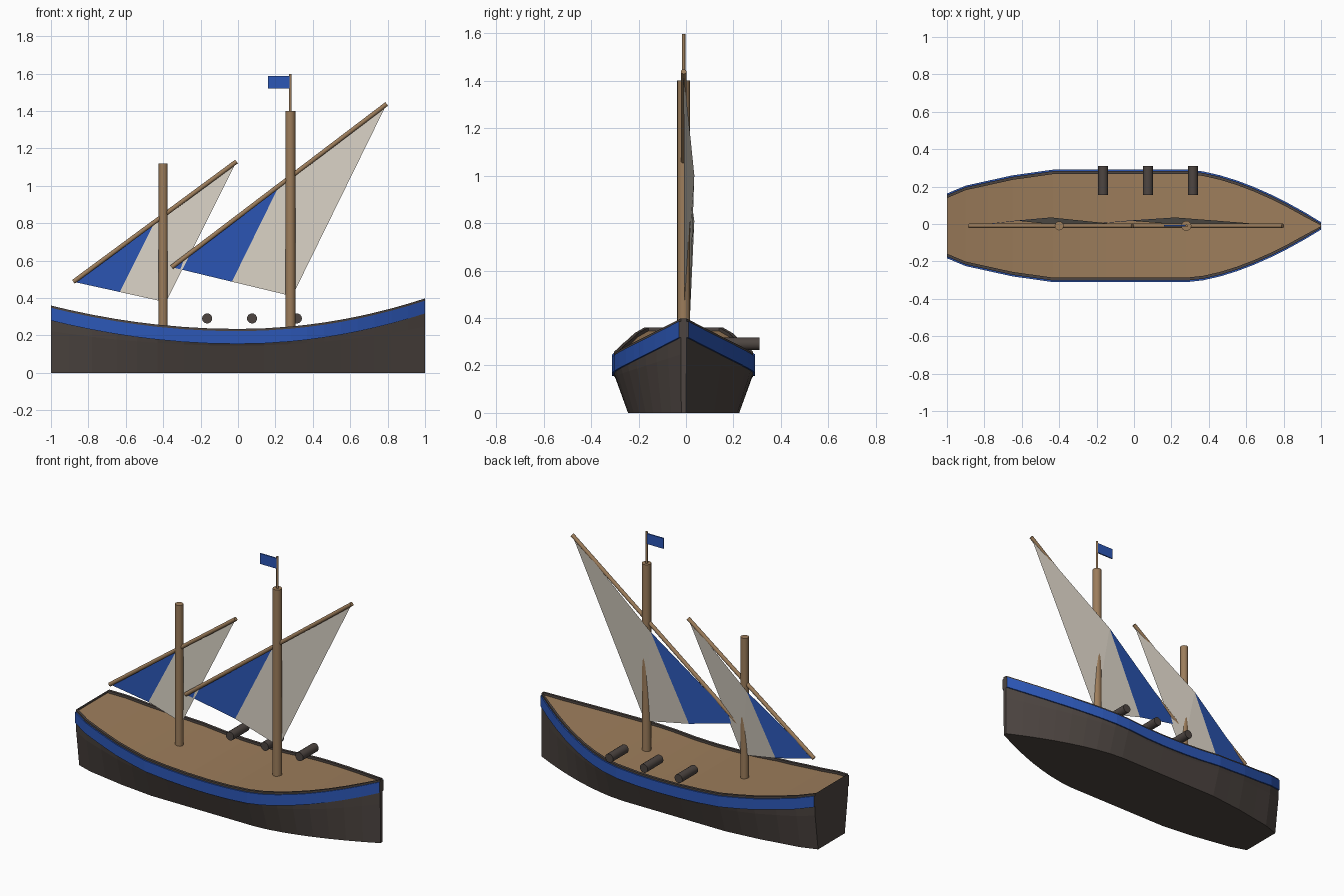
import bpy, bmesh, math
from mathutils import Vector

if "Cube" in bpy.data.objects:
    bpy.data.objects.remove(bpy.data.objects["Cube"])

CY = -0.01  # centreline of hull and rig


def material(name, rgb):
    m = bpy.data.materials.new(name)
    m.diffuse_color = (*rgb, 1)
    m.use_nodes = True
    m.node_tree.nodes["Principled BSDF"].inputs["Base Color"].default_value = m.diffuse_color
    return m


DARK = material("dark_timber", (0.075, 0.06, 0.053))
WOOD = material("brown_wood", (0.335, 0.205, 0.105))
BLUE = material("blue_paint", (0.025, 0.095, 0.47))
CLOTH = material("cream_canvas", (0.66, 0.61, 0.53))


def finish(name, bm, mats, recalc=True):
    if recalc:
        bmesh.ops.recalc_face_normals(bm, faces=bm.faces)
    me = bpy.data.meshes.new(name)
    bm.to_mesh(me)
    bm.free()
    for m in mats:
        me.materials.append(m)
    ob = bpy.data.objects.new(name, me)
    bpy.context.collection.objects.link(ob)
    return ob


def rod(name, a, b, r, mat, sides=16):
    a, b = Vector(a), Vector(b)
    d = b - a
    bpy.ops.mesh.primitive_cylinder_add(vertices=sides, radius=r, depth=d.length, location=(a + b) / 2)
    ob = bpy.context.object
    ob.name = name
    ob.rotation_euler = d.to_track_quat('Z', 'Y').to_euler()
    ob.data.materials.append(mat)
    bpy.ops.object.shade_smooth_by_angle(angle=math.radians(40))
    return ob


# Hull: lofted section with painted band, raised rim and sunken deck
def sheer(x):
    return 0.235 + (0.125 if x < 0 else 0.163) * x * x


def half_width(x):
    pts = [(-1, 0.165), (-0.9, 0.207), (-0.65, 0.262), (-0.43, 0.293), (0.28, 0.293)]
    if x >= 0.28:
        t = (x - 0.28) / 0.72
        return 0.012 + 0.281 * (1 - t ** 1.6)
    for (x0, w0), (x1, w1) in zip(pts, pts[1:]):
        if x <= x1:
            return w0 + (w1 - w0) * (x - x0) / (x1 - x0)


def section(x):
    w, t = half_width(x), sheer(x)
    inner = max(w - 0.016, 0.002)
    half = [(0.8 * w, 0), (0.98 * w, 0.62 * t), (w, t - 0.08), (w + 0.008, t - 0.08),
            (w + 0.008, t - 0.012), (w, t - 0.012), (w, t), (inner, t), (inner, t - 0.015)]
    return half + [(-y, z) for y, z in reversed(half)]


stations = [-1, -0.9, -0.78, -0.65, -0.54, -0.43, -0.29, -0.15, 0, 0.14, 0.28,
            0.37, 0.46, 0.55, 0.64, 0.73, 0.82, 0.91, 1]
bm = bmesh.new()
rings = [[bm.verts.new((x, CY + y, z)) for y, z in section(x)] for x in stations]
n = len(rings[0])
for a, b in zip(rings, rings[1:]):
    for i in range(n):
        j = (i + 1) % n
        f = bm.faces.new((a[i], a[j], b[j], b[i]))
        # strip 8 is the deck, strips 2-4 and their mirrors are the band
        f.material_index = 1 if i == 8 else 2 if i in (2, 3, 4, 12, 13, 14) else 0
for ring in (rings[0], rings[-1]):
    for i in range(n // 2 - 1):
        if i not in (2, 4):
            bm.faces.new((ring[i], ring[i + 1], ring[n - 2 - i], ring[n - 1 - i]))
finish("hull", bm, [DARK, WOOD, BLUE])


# Masts, slanted yards and two-panel sails
def sail(name, tack, peak, clew):
    def p(v, y):
        return bm.verts.new((v[0], CY + y, v[1]))
    bm = bmesh.new()
    t, k, c = Vector(tack), Vector(peak), Vector(clew)
    vt, vk, vc = p(t, 0), p(k, 0), p(c, 0.003)
    top_mid, foot_mid = p((t + k) / 2, 0.045), p((t + c) / 2, 0.028)
    bm.faces.new((vt, foot_mid, top_mid)).material_index = 1
    bm.faces.new((foot_mid, vc, top_mid))
    bm.faces.new((vc, vk, top_mid))
    finish(name, bm, [CLOTH, BLUE], recalc=False)


rigs = [("aft", -0.4, 0.024, 1.12, (-0.88, 0.487), (-0.008, 1.13), (-0.385, 0.378)),
        ("main", 0.28, 0.027, 1.40, (-0.355, 0.565), (0.795, 1.438), (0.29, 0.41))]
for label, x, r, top, low, high, clew in rigs:
    rod(label + "_mast", (x, CY, sheer(x) - 0.03), (x, CY, top), r, WOOD)
    rod(label + "_yard", (low[0], CY, low[1]), (high[0], CY, high[1]), 0.012, WOOD, 12)
    sail(label + "_sail", low, high, clew)

# Flagpole and flag
rod("flagpole", (0.28, CY, 1.38), (0.28, CY, 1.597), 0.007, WOOD, 10)
bpy.ops.mesh.primitive_cube_add(size=1, location=(0.219, CY, 1.554))
flag = bpy.context.object
flag.name = "flag"
flag.scale = (0.115, 0.008, 0.065)
flag.data.materials.append(BLUE)

# Cannons along one side
for i, x in enumerate((-0.165, 0.075, 0.315)):
    rod(f"cannon_{i + 1}", (x, 0.155, 0.291), (x, 0.31, 0.291), 0.027, DARK)
